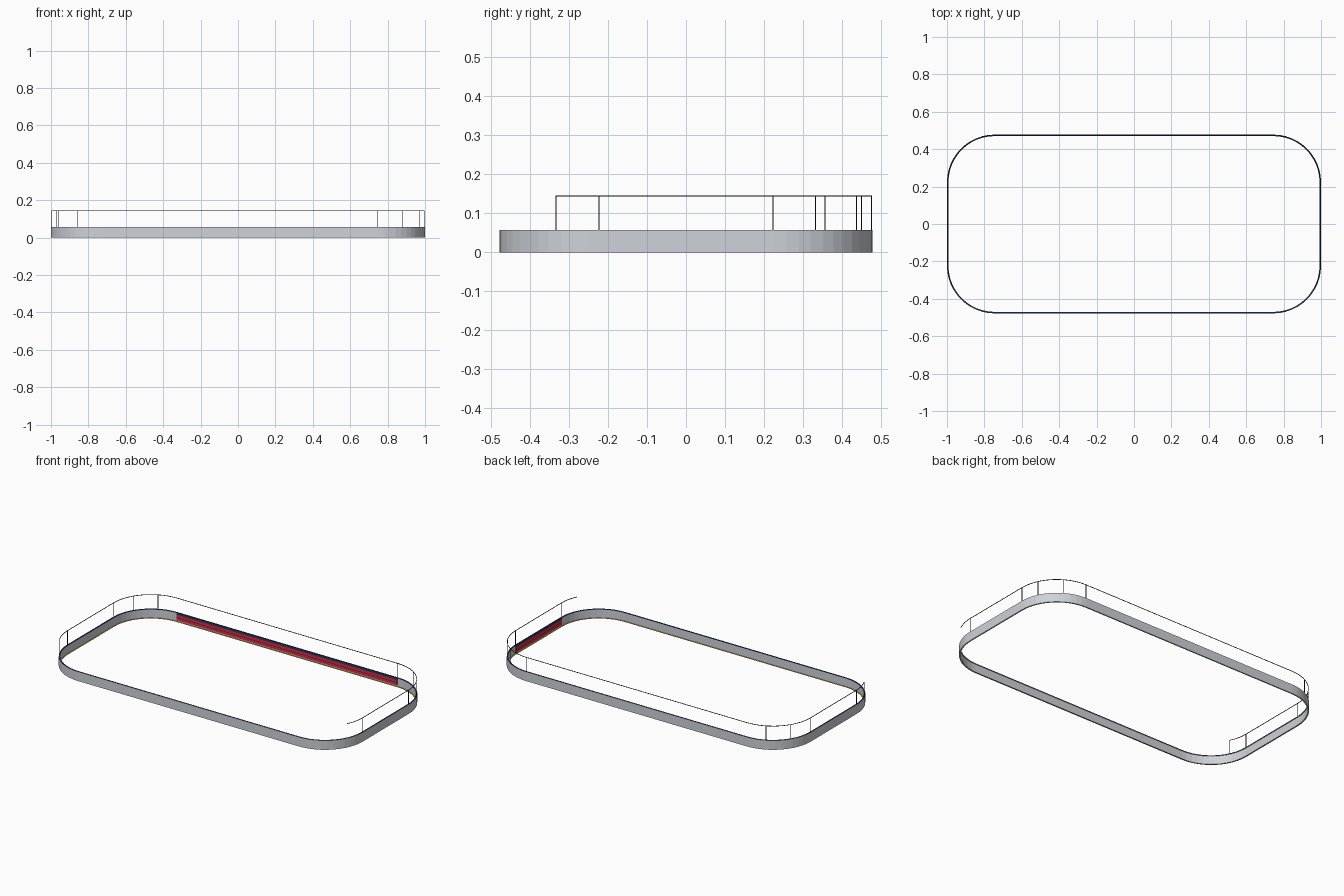
import bpy, bmesh, math

if "Cube" in bpy.data.objects:
    bpy.data.objects.remove(bpy.data.objects["Cube"])

HX, HY, R = 1.0, 0.478, 0.255      # half sizes and corner radius
H, T = 0.057, 0.002                # band height and wall thickness
RIM = 0.008                        # width of the rim and the lower ledge
RAIL_Z, RW = 0.145, 0.0027         # rail height and rod width


def material(name, rgb):
    m = bpy.data.materials.new(name)
    m.diffuse_color = (*rgb, 1)
    m.use_nodes = True
    m.node_tree.nodes["Principled BSDF"].inputs["Base Color"].default_value = m.diffuse_color
    return m


GREY = material("grey", (0.62, 0.65, 0.70))
NAVY = material("navy", (0.015, 0.045, 0.13))
GOLD = material("gold", (0.85, 0.56, 0.04))
RED = material("red", (0.8, 0.02, 0.04))
BLACK = material("black", (0.02, 0.02, 0.025))


def corner_point(sx, sy, deg):
    """Point on a rounded corner with its outward direction."""
    c, s = math.cos(math.radians(deg)), math.sin(math.radians(deg))
    return (sx * (HX - R) + R * c, sy * (HY - R) + R * s, c, s)


def arc(sx, sy, a0, a1, n=12):
    return [corner_point(sx, sy, a0 + (a1 - a0) * i / n) for i in range(n + 1)]


def finish(name, bm, mats):
    bmesh.ops.recalc_face_normals(bm, faces=bm.faces)
    me = bpy.data.meshes.new(name)
    bm.to_mesh(me)
    bm.free()
    for m in mats:
        me.materials.append(m)
    ob = bpy.data.objects.new(name, me)
    bpy.context.collection.objects.link(ob)
    return ob


def sweep(name, path, profile, mats, slots, closed):
    """Sweep a closed (inset, z) profile along a path, one slot per side."""
    bm = bmesh.new()
    rings = [[bm.verts.new((x - nx * d, y - ny * d, z)) for d, z in profile]
             for x, y, nx, ny in path]
    k = len(profile)
    for i in range(len(rings) if closed else len(rings) - 1):
        a, b = rings[i], rings[(i + 1) % len(rings)]
        for j in range(k):
            f = bm.faces.new((a[j], b[j], b[(j + 1) % k], a[(j + 1) % k]))
            f.material_index = slots[j]
    if not closed:
        bm.faces.new(rings[0])
        bm.faces.new(rings[-1])
    return finish(name, bm, mats)


def rect(d0, d1, z0, z1):
    return [(d0, z0), (d0, z1), (d1, z1), (d1, z0)]


# Band wall: grey sides, navy rim on top, gold upper face on the lower ledge
loop = arc(1, -1, -90, 0) + arc(1, 1, 0, 90) + arc(-1, 1, 90, 180) + arc(-1, -1, 180, 270)
sweep("band_wall", loop,
      [(0, 0), (0, H), (RIM, H), (RIM, H - 0.002), (T, H - 0.002),
       (T, 0.002), (RIM, 0.002), (RIM, 0)],
      [GREY, NAVY, GOLD], [0, 1, 1, 0, 0, 2, 2, 0], True)

# Stripes on the inside of the back and right straight walls
back = [corner_point(1, 1, 90), corner_point(-1, 1, 90)]
right = [corner_point(1, -1, 0), corner_point(1, 1, 0)]
for side, path in (("back", back), ("right", right)):
    for part, z0, z1, mat in (("lower_stripe", 0.010, 0.0245, RED),
                              ("middle_stripe", 0.0245, 0.0285, NAVY),
                              ("upper_stripe", 0.0285, 0.043, RED),
                              ("top_stripe", 0.043, 0.055, NAVY)):
        sweep(f"{side}_{part}", path, rect(T - 0.001, T + 0.004, z0, z1),
              [mat], [0] * 4, False)

# Thin top rail, open at the front
rail = (arc(1, -1, -26, 0, 4) + arc(1, 1, 0, 90) + arc(-1, 1, 90, 180)
        + arc(-1, -1, 180, 206, 4))
MID = 0.003
sweep("top_rail", rail,
      rect(MID - RW / 2, MID + RW / 2, RAIL_Z - RW, RAIL_Z), [BLACK], [0] * 4, False)

# Rail posts
posts = [(1, -1, 0), (1, 1, 0), (1, 1, 25.5), (1, 1, 58), (1, 1, 90),
         (-1, 1, 116), (-1, 1, 148), (-1, 1, 180), (-1, -1, 180), (-1, -1, 206)]
for sx, sy, deg in posts:
    x, y, nx, ny = corner_point(sx, sy, deg)
    x, y = x - nx * MID, y - ny * MID
    bm = bmesh.new()
    bmesh.ops.create_cube(bm, size=1)
    for v in bm.verts:
        v.co = (x + v.co.x * RW, y + v.co.y * RW,
                H - 0.001 + (v.co.z + 0.5) * (RAIL_Z - RW - H + 0.001))
    finish("rail_post", bm, [BLACK])
